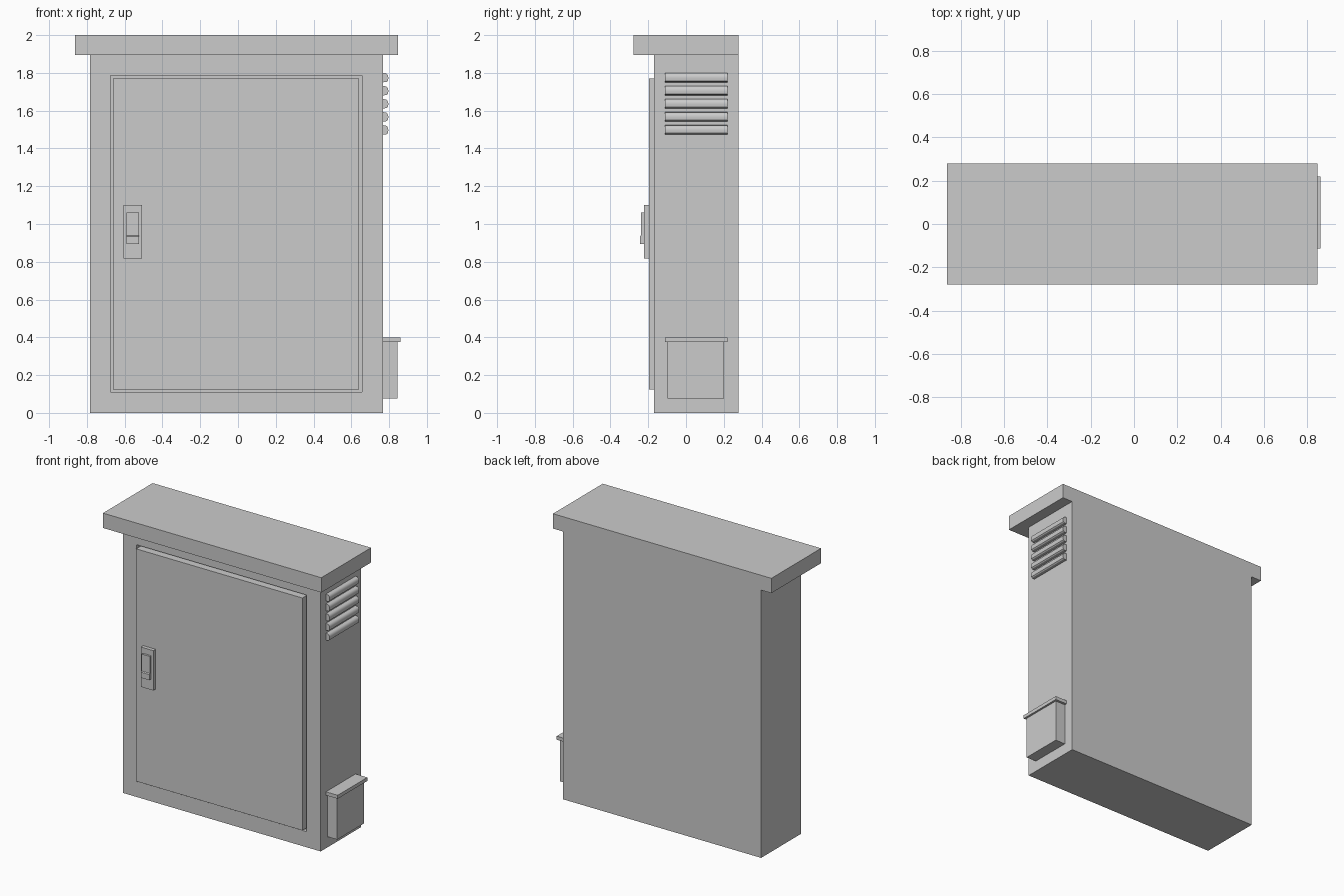
import bpy, bmesh
from mathutils import Vector

if "Cube" in bpy.data.objects:
    bpy.data.objects.remove(bpy.data.objects["Cube"])


def finish(name, bm):
    bmesh.ops.recalc_face_normals(bm, faces=bm.faces)
    me = bpy.data.meshes.new(name)
    bm.to_mesh(me)
    bm.free()
    ob = bpy.data.objects.new(name, me)
    bpy.context.collection.objects.link(ob)
    return ob


def box_bm(x0, x1, y0, y1, z0, z1):
    bm = bmesh.new()
    bmesh.ops.create_cube(bm, size=1)
    for v in bm.verts:
        v.co = Vector((x1 if v.co.x > 0 else x0,
                       y1 if v.co.y > 0 else y0,
                       z1 if v.co.z > 0 else z0))
    return bm


def box(name, *dims):
    return finish(name, box_bm(*dims))


def extrude_profile(name, pts, axis, a, b):
    """Closed 2D profile swept along x (pts = y,z) or y (pts = x,z)."""
    bm = bmesh.new()
    place = (lambda p: (a, *p)) if axis == 'x' else (lambda p: (p[0], a, p[1]))
    face = bm.faces.new([bm.verts.new(place(p)) for p in pts])
    out = bmesh.ops.extrude_face_region(bm, geom=[face])
    step = Vector((b - a, 0, 0)) if axis == 'x' else Vector((0, b - a, 0))
    bmesh.ops.translate(bm, vec=step, verts=[g for g in out['geom'] if isinstance(g, bmesh.types.BMVert)])
    return finish(name, bm)


# Cabinet body with a shallow recess that leaves a gap around the door
SIDE, FRONT, BACK = 0.767, -0.17, 0.278
bm = box_bm(-0.783, SIDE, FRONT, BACK, 0, 1.895)
front = min(bm.faces, key=lambda f: f.calc_center_median().y)
bmesh.ops.inset_region(bm, faces=[front], thickness=0.1)
for v in front.verts:
    v.co.x = 0.656 if v.co.x > 0 else -0.676
    v.co.z = 1.785 if v.co.z > 1 else 0.11
out = bmesh.ops.extrude_face_region(bm, geom=[front])
bmesh.ops.translate(bm, vec=(0, 0.03, 0), verts=[g for g in out['geom'] if isinstance(g, bmesh.types.BMVert)])
if front.is_valid:
    bmesh.ops.delete(bm, geom=[front], context='FACES_ONLY')
finish("cabinet_body", bm)

# Overhanging roof, flush at the back
box("roof", -0.863, 0.847, -0.278, BACK, 1.895, 2.0)

# Door, handle plate and stepped latch lever
box("door", -0.661, 0.641, -0.196, FRONT + 0.03, 0.125, 1.77)
box("handle_plate", -0.605, -0.508, -0.222, -0.196, 0.818, 1.10)
extrude_profile("latch_lever", [(-0.222, 0.895), (-0.244, 0.895), (-0.244, 0.935),
                                (-0.237, 0.94), (-0.237, 1.06), (-0.222, 1.06)],
                'x', -0.589, -0.524)

# Rounded vent louvres high on the right side
louvre = [(0, 0), (0.016, -0.002), (0.024, -0.008), (0.028, -0.017),
          (0.029, -0.028), (0.027, -0.042), (0.02, -0.048), (0, -0.05)]
for i in range(5):
    top = 1.80 - i * 0.0692
    ob = extrude_profile(f"vent_louvre_{i + 1}", [(SIDE + x, top + z) for x, z in louvre],
                         'y', -0.112, 0.219)
    bpy.ops.object.select_all(action='DESELECT')
    ob.select_set(True)
    bpy.context.view_layer.objects.active = ob
    bpy.ops.object.shade_smooth_by_angle()

# Small side box with an overhanging lid
box("side_box", SIDE, 0.845, -0.097, 0.202, 0.077, 0.375)
box("side_box_lid", SIDE, 0.859, -0.112, 0.219, 0.375, 0.40)
